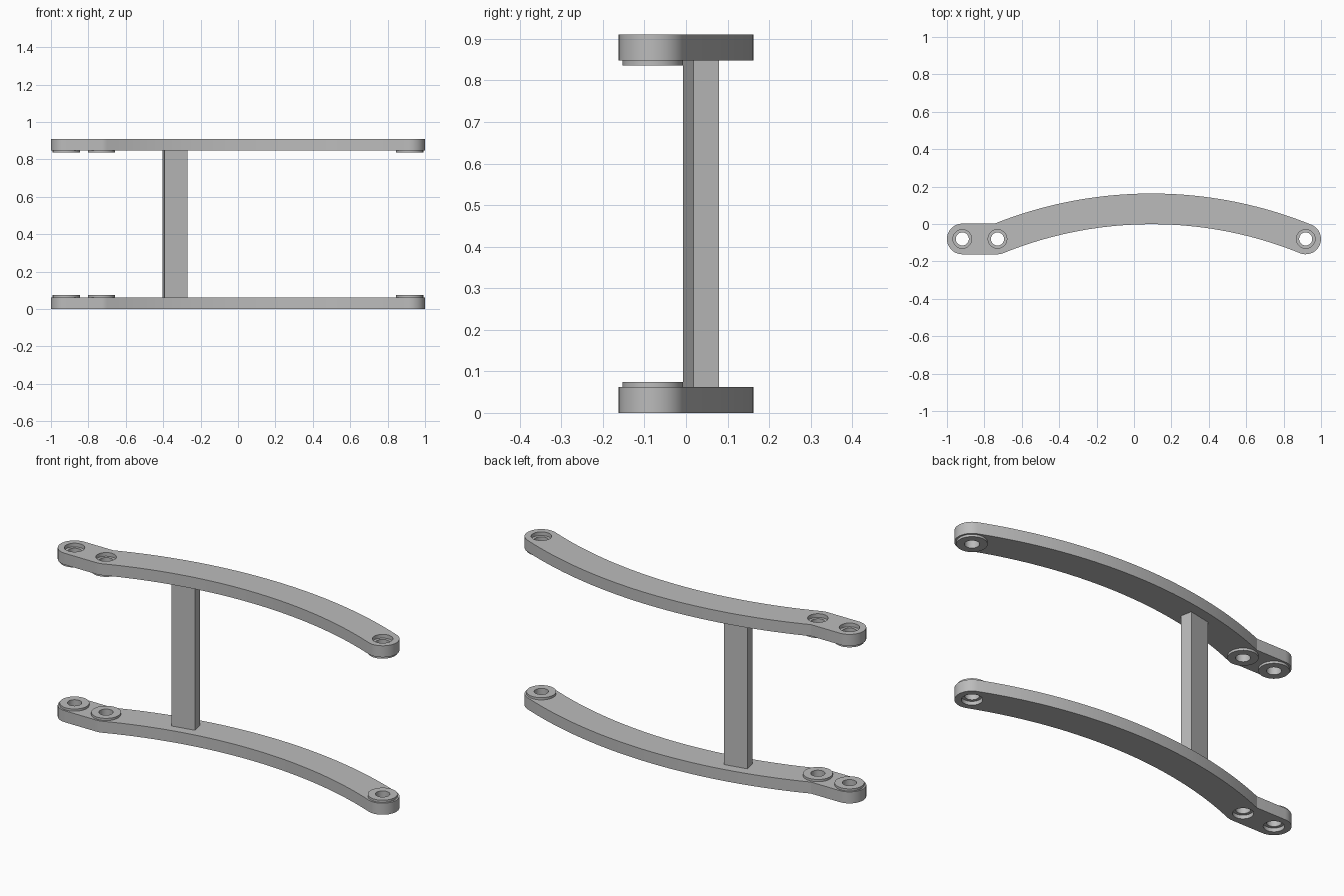
import bpy, bmesh
from math import sin, cos, asin, acos, pi, radians, sqrt
from mathutils import Matrix

old = bpy.data.objects.get("Cube")
if old:
    bpy.data.objects.remove(old, do_unlink=True)

grey = bpy.data.materials.new("plain grey")
grey.use_nodes = True
grey.diffuse_color = (0.5, 0.5, 0.5, 1)
grey.node_tree.nodes["Principled BSDF"].inputs["Base Color"].default_value = (0.5, 0.5, 0.5, 1)

# Main sizes
MID = 0.455            # height of the mirror plane
THICK = 0.062          # arm thickness
BOSS = 0.012           # boss height above the arm
HALF = 0.082           # half width of the arm
HOLE_Y = -0.08
HOLES = (-0.918, -0.73, 0.918)
CX = (HOLES[1] + HOLES[2]) / 2
CHORD = (HOLES[2] - HOLES[1]) / 2
RISE = 0.161
R = (CHORD ** 2 + RISE ** 2) / (2 * RISE)
CY = HOLE_Y + RISE - R
SWEEP = asin(CHORD / R)


def make_object(name, bm, z=0.0):
    bmesh.ops.recalc_face_normals(bm, faces=bm.faces)
    mesh = bpy.data.meshes.new(name)
    bm.to_mesh(mesh)
    bm.free()
    mesh.materials.append(grey)
    ob = bpy.data.objects.new(name, mesh)
    ob.location.z = z
    bpy.context.collection.objects.link(ob)
    return ob


def cylinder(name, radius, x, z0, z1):
    bm = bmesh.new()
    bmesh.ops.create_cone(bm, cap_ends=True, segments=48, radius1=radius, radius2=radius,
                          depth=z1 - z0,
                          matrix=Matrix.Translation((x, HOLE_Y, (z0 + z1) / 2)))
    return make_object(name, bm, MID)


def arc(cx, cy, r, a0, a1, n):
    return [(cx + r * cos(a0 + (a1 - a0) * i / n), cy + r * sin(a0 + (a1 - a0) * i / n))
            for i in range(n + 1)]


def apply(ob, mod):
    bpy.ops.object.select_all(action='DESELECT')
    bpy.context.view_layer.objects.active = ob
    ob.select_set(True)
    bpy.ops.object.modifier_apply(modifier=mod.name)


def boolean(ob, tool, operation):
    mod = ob.modifiers.new("boolean", 'BOOLEAN')
    mod.operation, mod.object, mod.solver = operation, tool, 'EXACT'
    apply(ob, mod)
    bpy.data.objects.remove(tool, do_unlink=True)


# Arm outline: round left tab, curved bar, round right end
up = pi / 2
meet = up + acos((HOLE_Y + HALF - CY) / (R + HALF))
outline = arc(HOLES[0], HOLE_Y, HALF, 3 * up, up, 20)
outline += arc(CX, CY, R + HALF, meet, up - SWEEP, 40)
outline += arc(HOLES[2], HOLE_Y, HALF, up - SWEEP, -up - SWEEP, 20)[1:]
outline += arc(CX, CY, R - HALF, up - SWEEP, up + SWEEP, 40)[1:]
outline += arc(HOLES[1], HOLE_Y, HALF, -up + SWEEP, -up, 4)[1:]

bm = bmesh.new()
face = bm.faces.new([bm.verts.new((x, y, -MID)) for x, y in outline])
ext = bmesh.ops.extrude_face_region(bm, geom=[face])
bmesh.ops.translate(bm, vec=(0, 0, THICK),
                    verts=[v for v in ext["geom"] if isinstance(v, bmesh.types.BMVert)])
arms = make_object("curved_arms", bm, MID)

# Raised bosses on the inner side, stepped holes from the outer side
inner = -MID + THICK
for x in HOLES:
    boolean(arms, cylinder("boss", 0.0725, x, inner - 0.02, inner + BOSS), 'UNION')
for x in HOLES:
    boolean(arms, cylinder("hole", 0.035, x, -MID - 0.05, inner + 0.05), 'DIFFERENCE')
    boolean(arms, cylinder("recess", 0.05, x, -MID - 0.05, -MID + 0.02), 'DIFFERENCE')

# Upper arm mirrors the lower one
mirror = arms.modifiers.new("mirror", 'MIRROR')
mirror.use_axis = (False, False, True)
mirror.use_mirror_merge = False
apply(arms, mirror)
bpy.ops.object.shade_smooth_by_angle(angle=radians(18))

# Post between the arms, turned to follow the curve
post_x = -0.337
post_y = CY + sqrt(R ** 2 - (post_x - CX) ** 2) - 0.002
turn = asin((CX - post_x) / R)
bm = bmesh.new()
bmesh.ops.create_cube(bm, size=1, matrix=Matrix.Diagonal((0.125, 0.063, 2 * (MID - THICK), 1)))
post = make_object("cross_post", bm, MID)
post.location.x, post.location.y = post_x, post_y
post.rotation_euler.z = turn
